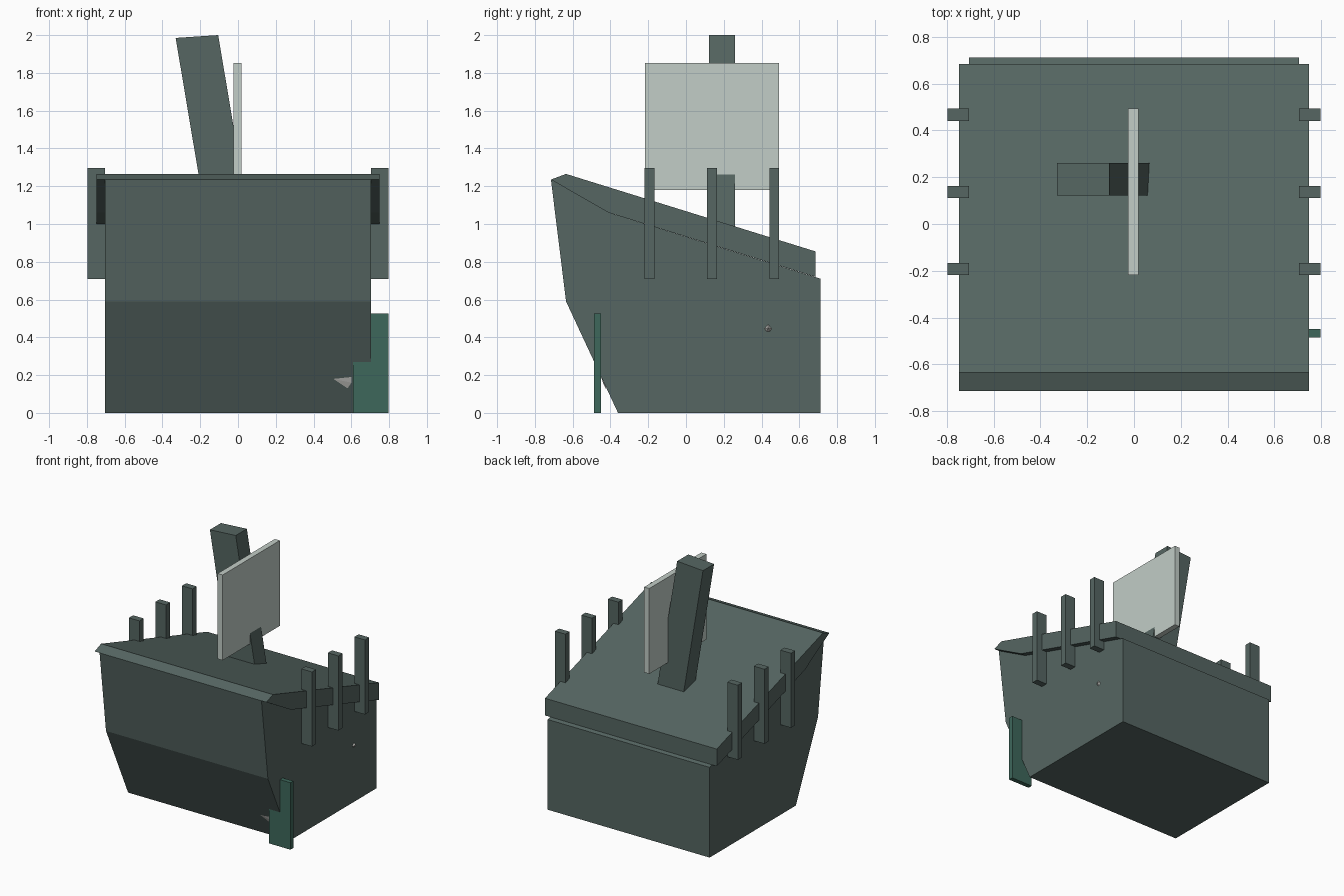
import bpy
import bmesh
from mathutils import Vector

cube = bpy.data.objects.get("Cube")
if cube:
    bpy.data.objects.remove(cube, do_unlink=True)


def material(name, rgb):
    mat = bpy.data.materials.new(name)
    mat.use_nodes = True
    mat.diffuse_color = (*rgb, 1)
    mat.node_tree.nodes["Principled BSDF"].inputs["Base Color"].default_value = (*rgb, 1)
    return mat


slate = material("slate_grey", (0.092, 0.133, 0.122))
pale = material("pale_sailcloth", (0.54, 0.61, 0.57))
green = material("sea_green", (0.048, 0.137, 0.105))
stone = material("stone_grey", (0.5, 0.5, 0.48))


def finish(name, bm, mat):
    bmesh.ops.recalc_face_normals(bm, faces=bm.faces)
    mesh = bpy.data.meshes.new(name)
    bm.to_mesh(mesh)
    bm.free()
    mesh.materials.append(mat)
    obj = bpy.data.objects.new(name, mesh)
    bpy.context.collection.objects.link(obj)
    return obj


def prism(name, profile, axis, low, high, mat):
    """Extrude a (horizontal, z) profile along x or y, from low to high."""
    bm = bmesh.new()
    if axis == "x":
        base = [(low, h, z) for h, z in profile]
        step = Vector((high - low, 0, 0))
    else:
        base = [(h, low, z) for h, z in profile]
        step = Vector((0, high - low, 0))
    face = bm.faces.new([bm.verts.new(p) for p in base])
    out = bmesh.ops.extrude_face_region(bm, geom=[face], use_keep_orig=True)
    moved = [v for v in out["geom"] if isinstance(v, bmesh.types.BMVert)]
    bmesh.ops.translate(bm, verts=moved, vec=step)
    return finish(name, bm, mat)


def box(name, x, y, z, mat):
    profile = [(y[0], z[0]), (y[1], z[0]), (y[1], z[1]), (y[0], z[1])]
    return prism(name, profile, "x", x[0], x[1], mat)


def shard(name, points, mat):
    bm = bmesh.new()
    for p in points:
        bm.verts.new(p)
    bmesh.ops.convex_hull(bm, input=bm.verts)
    return finish(name, bm, mat)


# Hull with raked bow, and the sloping deck that overhangs its sides
prism("hull", [(-0.36, 0), (0.713, 0), (0.713, 0.71), (-0.41, 1.06),
               (-0.715, 1.235), (-0.635, 0.59)], "x", -0.705, 0.705, slate)
prism("deck", [(-0.715, 1.235), (-0.41, 1.06), (0.685, 0.72),
               (0.685, 0.855), (-0.635, 1.265)], "x", -0.748, 0.748, slate)

# Leaning mast and the thin upright sail
prism("mast", [(-0.33, 1.985), (-0.105, 2.0), (0.08, 0.9), (-0.148, 0.9)],
      "y", 0.122, 0.26, slate)
box("sail", (-0.025, 0.019), (-0.218, 0.493), (1.18, 1.852), pale)

# Three rail posts on each side
for side, sign in (("left", 1), ("right", -1)):
    for i in range(3):
        y = -0.193 + 0.33 * i
        box(f"rail_post_{side}_{i + 1}", sorted((sign * 0.705, sign * 0.797)),
            (y - 0.026, y + 0.026), (0.71, 1.297), slate)

# Steering board beside the bow
box("steering_board", (0.61, 0.797), (-0.486, -0.45), (0, 0.527), green)

# Small shards poking through the hull
shard("bow_shard", [(0.505, -0.445, 0.18), (0.6, -0.45, 0.19), (0.58, -0.425, 0.13),
                    (0.6, -0.44, 0.16), (0.58, -0.4, 0.17)], stone)
shard("side_shard", [(0.7, 0.41, 0.445), (0.7, 0.46, 0.445), (0.7, 0.435, 0.473),
                     (0.7, 0.425, 0.425), (0.7, 0.446, 0.425), (0.722, 0.435, 0.45)], stone)
